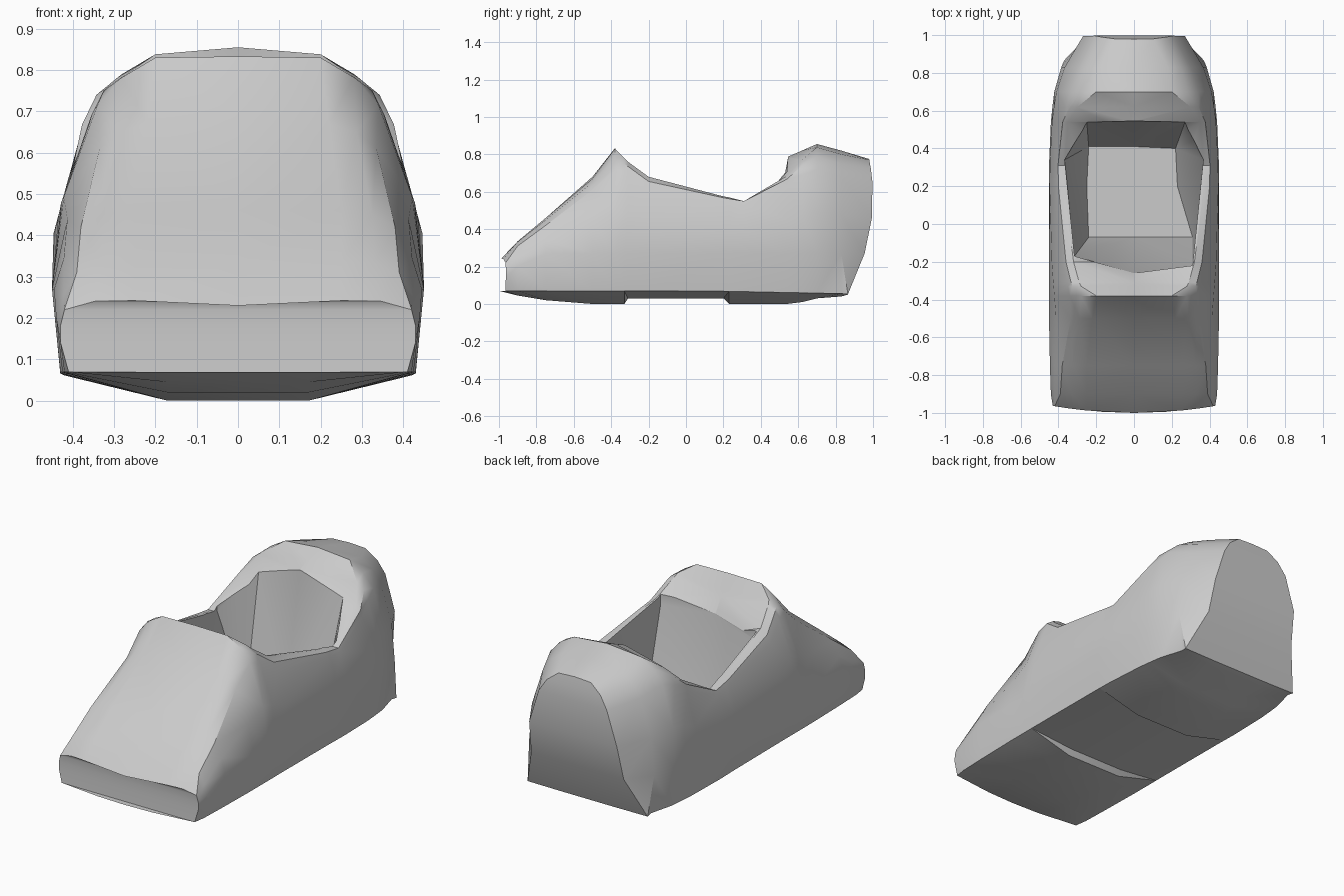
import bpy
import bmesh
import math

cube = bpy.data.objects.get("Cube")
if cube:
    bpy.data.objects.remove(cube, do_unlink=True)

grey = bpy.data.materials.new("plain_grey")
grey.use_nodes = True
colour = (0.6, 0.6, 0.6, 1)
grey.diffuse_color = colour
grey.node_tree.nodes["Principled BSDF"].inputs["Base Color"].default_value = colour


def loft(name, rings):
    """Skin closed rings of equal, even length; cap both ends with strips."""
    bm = bmesh.new()
    loops = [[bm.verts.new(p) for p in ring] for ring in rings]
    count = len(loops[0])
    for a, b in zip(loops, loops[1:]):
        for i in range(count):
            j = (i + 1) % count
            bm.faces.new((a[i], a[j], b[j], b[i]))
    for loop in (loops[0], loops[-1]):
        for i in range(count // 2):
            ids = dict.fromkeys((i, i + 1, count - i - 1, (count - i) % count))
            bm.faces.new([loop[k] for k in ids])
    bmesh.ops.triangulate(bm, faces=bm.faces)
    bmesh.ops.recalc_face_normals(bm, faces=bm.faces)
    mesh = bpy.data.meshes.new(name)
    bm.to_mesh(mesh)
    bm.free()
    mesh.materials.append(grey)
    obj = bpy.data.objects.new(name, mesh)
    bpy.context.collection.objects.link(obj)
    return obj


def mirrored(half):
    """Complete a half outline that starts and ends on the centre line."""
    return half + [(-x, y, z) for x, y, z in reversed(half[1:-1])]


def nose_y(x, z):
    return -1 + 0.2 * x * x


def tail_y(x, z):
    return 1 - 0.5 * (z - 0.57) ** 2


def section(y, base, half, xs, zs, xt, zt, zc, flare=-0.02, place=None):
    """Cross-section from keel to crown, through sill, flank and shoulder."""
    zw = min(0.27, 0.65 * zs)
    bulge = 0.06 * (zs - zw)
    sill = 0.07 - 0.02 * max(0, y - 0.1)
    outline = [(0, base), (0.17, base), (half + flare, sill), (half, zw),
               ((half + xs) / 2 + bulge, (zw + zs) / 2), (xs, zs),
               ((xs + xt) / 2 + 0.01, (zs + zt) / 2 + 0.01), (xt, zt), (0, zc)]
    return mirrored([(x, place(x, z) if place else y, z) for x, z in outline])


# Body stations: y, keel z, half width, shoulder x z, crown edge x z, crown z
stations = [
    (-0.90, 0.045, 0.44, 0.39, 0.31, 0.25, 0.335, 0.335),
    (-0.75, 0.02, 0.445, 0.38, 0.42, 0.25, 0.46, 0.46),
    (-0.50, 0, 0.45, 0.335, 0.61, 0.22, 0.67, 0.68),
    (-0.38, 0, 0.45, 0.34, 0.715, 0.20, 0.83, 0.833),
    (-0.33, 0, 0.45, 0.35, 0.70, 0.28, 0.78, 0.76),
    (-0.31, 0.03, 0.45, 0.355, 0.69, 0.29, 0.76, 0.73),
    (-0.20, 0.03, 0.45, 0.38, 0.61, 0.32, 0.68, 0.56),
    (0.20, 0.03, 0.45, 0.41, 0.54, 0.37, 0.575, 0.56),
    (0.23, 0, 0.45, 0.41, 0.535, 0.37, 0.57, 0.555),
    (0.31, 0, 0.45, 0.41, 0.53, 0.375, 0.55, 0.545),
    (0.54, 0, 0.44, 0.385, 0.63, 0.35, 0.685, 0.785),
    (0.62, 0.01, 0.432, 0.365, 0.69, 0.30, 0.77, 0.82),
    (0.70, 0.03, 0.422, 0.345, 0.72, 0.20, 0.838, 0.855),
    (0.83, 0.04, 0.385, 0.30, 0.68, 0.18, 0.80, 0.82),
]
rings = [section(-1, 0.07, 0.43, 0.42, 0.22, 0.25, 0.242, 0.23, place=nose_y)]
rings += [section(*s) for s in stations]
rings.append(section(1, 0.05, 0.285, 0.21, 0.65, 0.10, 0.77, 0.775,
                     flare=0.085, place=tail_y))
body = loft("car_body", rings)

# Cockpit: uneven sloping walls from the floor to the rim, then straight up
floor = [(0, -0.07), (0.31, -0.07), (0.23, 0.2), (0.22, 0.4),
         (0, 0.41), (-0.24, 0.41), (-0.25, 0.2), (-0.24, -0.07)]
rim = [(0, -0.26, 0.65), (0.31, -0.22, 0.64), (0.367, 0.34, 0.54),
       (0.27, 0.54, 0.71), (0, 0.545, 0.78), (-0.25, 0.54, 0.72),
       (-0.367, 0.34, 0.54), (-0.315, -0.17, 0.62)]
cutter = loft("cockpit_cutter", [[(x, y, 0.06) for x, y in floor], rim,
                                 [(x, y, 1.1) for x, y, z in rim]])
cutter.hide_render = True

cut = body.modifiers.new("cockpit", 'BOOLEAN')
cut.operation = 'DIFFERENCE'
cut.solver = 'EXACT'
cut.object = cutter

bpy.ops.object.select_all(action='DESELECT')
body.select_set(True)
bpy.context.view_layer.objects.active = body
bpy.ops.object.modifier_apply(modifier=cut.name)
bpy.data.objects.remove(cutter, do_unlink=True)
bpy.ops.object.shade_smooth_by_angle(angle=math.radians(32))
